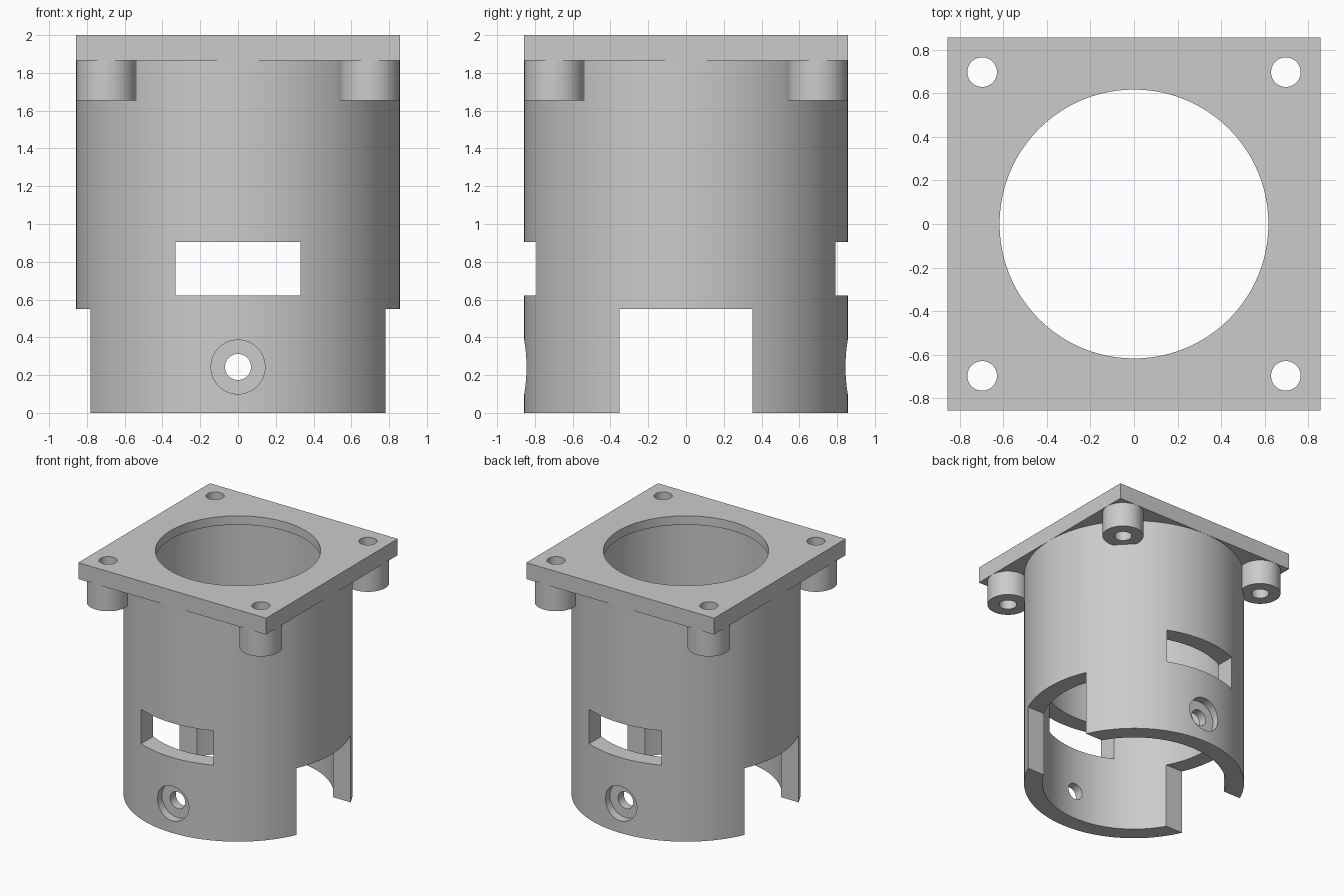
import bpy
from math import pi

if "Cube" in bpy.data.objects:
    bpy.data.objects.remove(bpy.data.objects["Cube"], do_unlink=True)

HALF = 0.857          # half width of the flange, also sleeve radius
FLANGE_Z = 1.865      # underside of the flange
BOLT = 0.697          # bolt hole offset from the axis

grey = bpy.data.materials.new("plain grey")
grey.use_nodes = True
colour = (0.6, 0.6, 0.6, 1)
grey.diffuse_color = colour
grey.node_tree.nodes["Principled BSDF"].inputs["Base Color"].default_value = colour


def cylinder(name, radius, z0, z1, x=0, y=0, sides=64):
    bpy.ops.mesh.primitive_cylinder_add(
        vertices=sides, radius=radius, depth=z1 - z0, location=(x, y, (z0 + z1) / 2))
    bpy.context.object.name = name
    return bpy.context.object


def cross_cylinder(name, radius, y0, y1, z):
    bpy.ops.mesh.primitive_cylinder_add(
        vertices=64, radius=radius, depth=y1 - y0,
        location=(0, (y0 + y1) / 2, z), rotation=(pi / 2, 0, 0))
    bpy.context.object.name = name
    return bpy.context.object


def box(name, width, depth, z0, z1):
    bpy.ops.mesh.primitive_cube_add(size=1, location=(0, 0, (z0 + z1) / 2))
    ob = bpy.context.object
    ob.name = name
    ob.scale = (width, depth, z1 - z0)
    bpy.ops.object.transform_apply(location=False, rotation=False, scale=True)
    return ob


def combine(target, tool, operation):
    tool.hide_render = True
    bpy.context.view_layer.objects.active = target
    mod = target.modifiers.new(tool.name, "BOOLEAN")
    mod.operation = operation
    mod.solver = "EXACT"
    mod.object = tool
    bpy.ops.object.modifier_apply(modifier=mod.name)
    bpy.data.objects.remove(tool, do_unlink=True)


corners = [(sx * BOLT, sy * BOLT) for sx in (-1, 1) for sy in (-1, 1)]

# Square flange fused with the round sleeve and four screw bosses
housing = box("flanged_housing", 2 * HALF, 2 * HALF, FLANGE_Z, 2)
combine(housing, cylinder("sleeve", HALF - 0.0005, 0, 1.9, sides=160), "UNION")
for x, y in corners:
    combine(housing, cylinder("boss", 0.159, 1.655, 1.91, x, y), "UNION")

# Wide bore with a narrower lip at the top
combine(housing, cylinder("bore", 0.714, -0.1, 1.927, sides=160), "DIFFERENCE")
combine(housing, cylinder("lip_opening", 0.617, 1.8, 2.1, sides=160), "DIFFERENCE")

# Bolt holes through flange and bosses
for x, y in corners:
    combine(housing, cylinder("bolt_hole", 0.068, 1.5, 2.1, x, y, 48), "DIFFERENCE")

# Front and back windows, open side slots at the bottom
combine(housing, box("window", 0.66, 2, 0.622, 0.906), "DIFFERENCE")
combine(housing, box("side_slot", 2, 0.702, -0.1, 0.551), "DIFFERENCE")

# Counterbored screw holes at front and back
combine(housing, cross_cylinder("screw_hole", 0.069, -1, 1, 0.243), "DIFFERENCE")
for y0, y1 in ((-1, -0.786), (0.786, 1)):
    combine(housing, cross_cylinder("counterbore", 0.143, y0, y1, 0.243), "DIFFERENCE")

# Finish
housing.data.materials.clear()
housing.data.materials.append(grey)
for face in housing.data.polygons:
    face.material_index = 0
bpy.ops.object.select_all(action="DESELECT")
housing.select_set(True)
bpy.context.view_layer.objects.active = housing
bpy.ops.object.shade_smooth_by_angle(angle=pi / 6)
